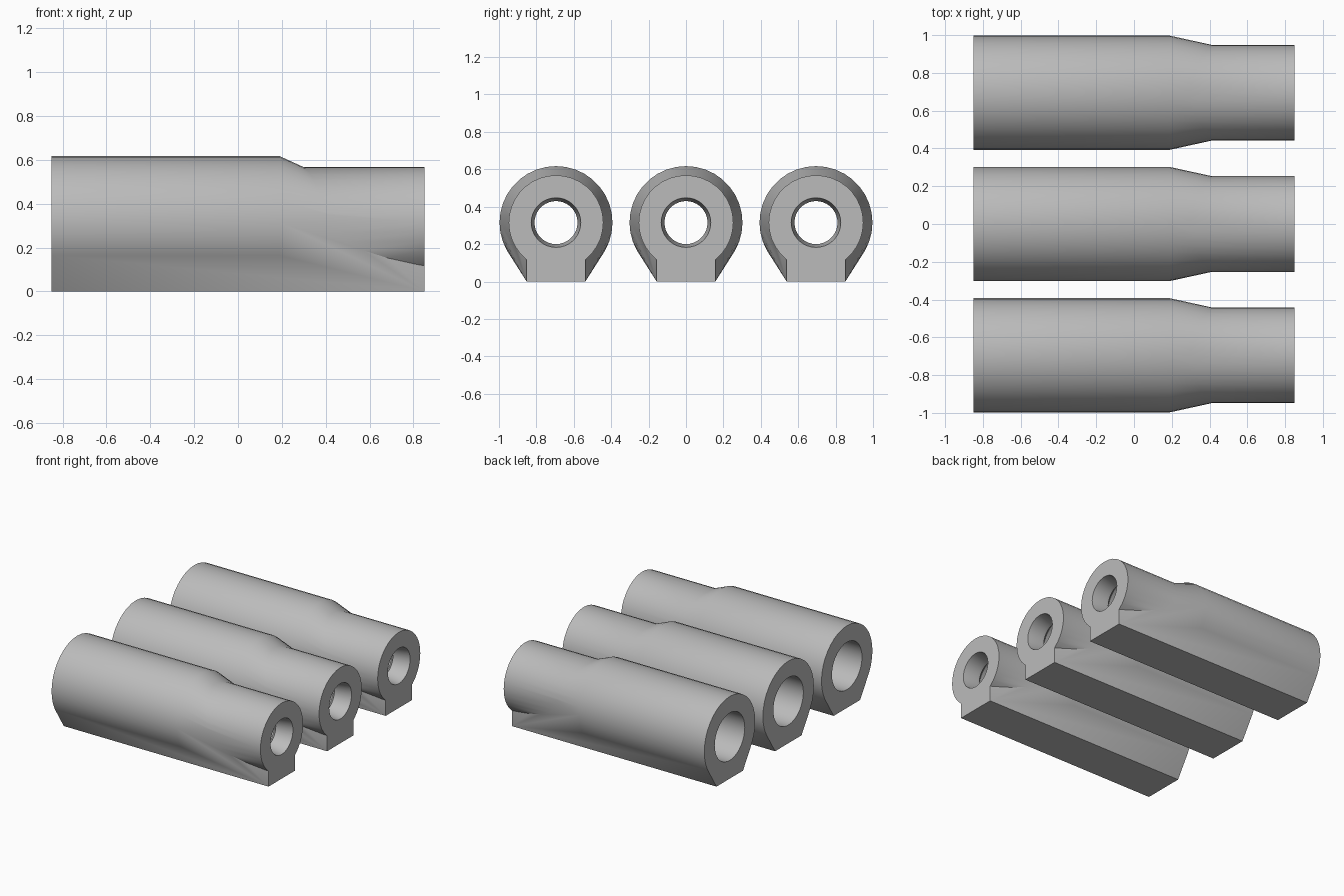
import bpy, bmesh
from math import sin, cos, tau

cube = bpy.data.objects.get("Cube")
if cube:
    bpy.data.objects.remove(cube, do_unlink=True)

AXIS_Z = 0.315          # height of the tube axis
FRONT, BACK = 0.85, -0.85
FOOT = 0.157            # half width of the flat foot
SIDES = 36

grey = bpy.data.materials.new("neutral grey")
grey.use_nodes = True
colour = (0.5, 0.5, 0.5, 1)
grey.diffuse_color = colour
grey.node_tree.nodes["Principled BSDF"].inputs["Base Color"].default_value = colour


def ring(bm, x, radius):
    return [bm.verts.new((x, radius * cos(tau * i / SIDES),
                          AXIS_Z + radius * sin(tau * i / SIDES)))
            for i in range(SIDES)]


def finish(bm, name):
    bmesh.ops.recalc_face_normals(bm, faces=bm.faces)
    mesh = bpy.data.meshes.new(name)
    bm.to_mesh(mesh)
    bm.free()
    mesh.materials.append(grey)
    obj = bpy.data.objects.new(name, mesh)
    bpy.context.collection.objects.link(obj)
    return obj


def turned(name, profile):
    """Closed solid of revolution about the tube axis from (x, radius) pairs."""
    bm = bmesh.new()
    rings = [ring(bm, x, r) for x, r in profile]
    for a, b in zip(rings, rings[1:]):
        for i in range(SIDES):
            j = (i + 1) % SIDES
            bm.faces.new((a[i], a[j], b[j], b[i]))
    bm.faces.new(rings[0])
    bm.faces.new(rings[-1])
    return finish(bm, name)


def footed_body(name):
    """Wide barrel with flat foot, hulled down to a narrow block at the front."""
    bm = bmesh.new()
    for x in (BACK, 0.19):
        ring(bm, x, 0.302)
    for y in (-FOOT, FOOT):
        bm.verts.new((BACK, y, 0))
        for z in (0, AXIS_Z):
            bm.verts.new((FRONT, y, z))
    bmesh.ops.convex_hull(bm, input=bm.verts)
    bmesh.ops.dissolve_limit(bm, angle_limit=0.005, verts=bm.verts, edges=bm.edges)
    return finish(bm, name)


def combine(obj, other, operation):
    mod = obj.modifiers.new(operation.lower(), 'BOOLEAN')
    mod.operation = operation
    mod.solver = 'EXACT'
    mod.object = other
    bpy.ops.object.modifier_apply(modifier=mod.name)
    bpy.data.objects.remove(other, do_unlink=True)


# Body, narrow nose and stepped bore
sleeve = footed_body("middle_sleeve")
nose = turned("nose", [(0.0, 0.253), (FRONT, 0.253)])
bore = turned("bore", [(BACK - 0.05, 0.178), (0.67, 0.178), (0.72, 0.115),
                       (0.74, 0.115), (FRONT, 0.1325), (FRONT + 0.05, 0.1325)])
bpy.ops.object.select_all(action='DESELECT')
bpy.context.view_layer.objects.active = sleeve
sleeve.select_set(True)
combine(sleeve, nose, 'UNION')
combine(sleeve, bore, 'DIFFERENCE')
bpy.ops.object.shade_smooth_by_angle(angle=0.5)

# Two more sleeves side by side
for name, y in (("front_sleeve", -0.695), ("rear_sleeve", 0.695)):
    copy = sleeve.copy()
    copy.data = sleeve.data.copy()
    copy.name = name
    copy.location.y = y
    bpy.context.collection.objects.link(copy)
